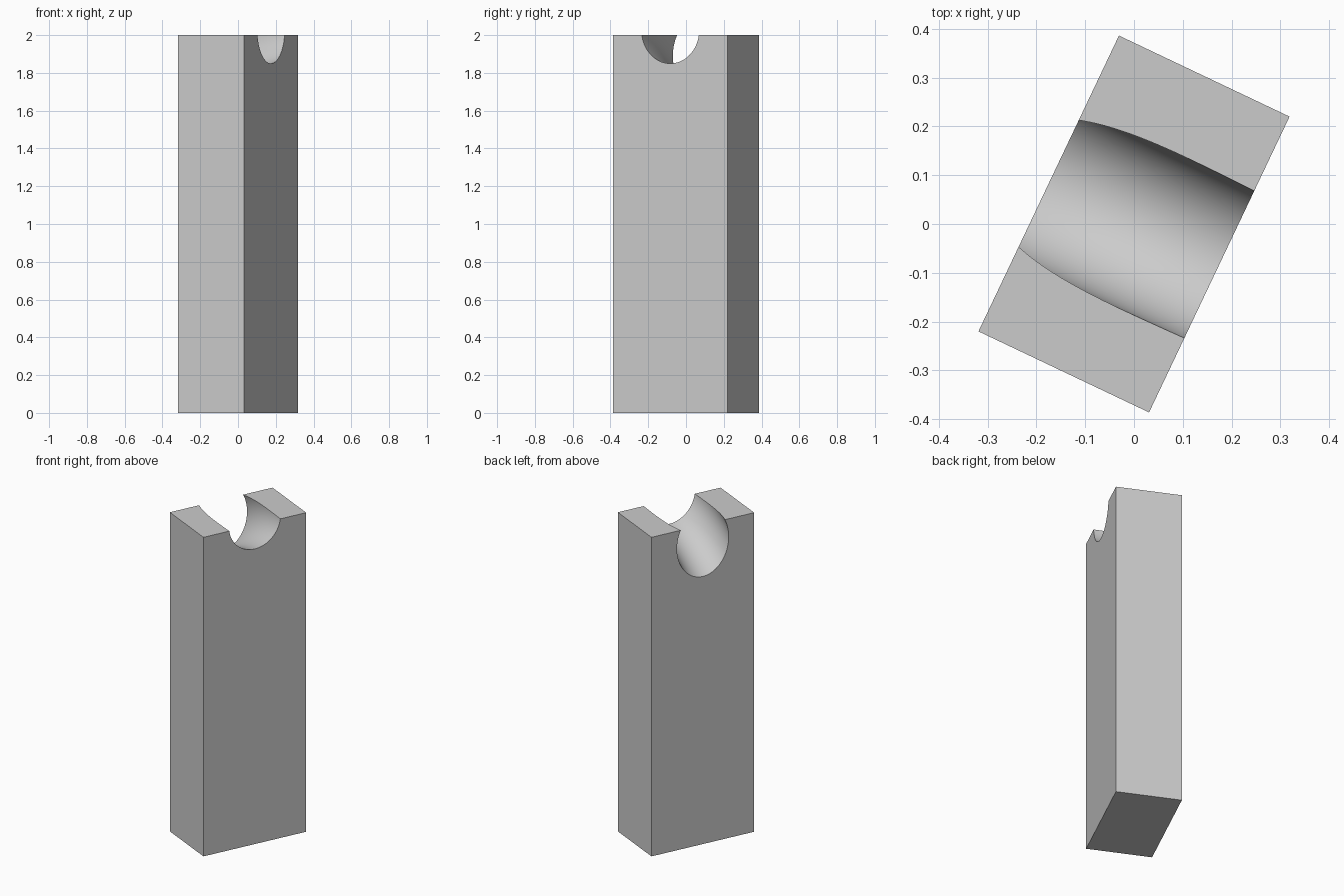
import bpy, bmesh, math
from mathutils import Matrix

cube = bpy.data.objects.get("Cube")
if cube:
    bpy.data.objects.remove(cube, do_unlink=True)

WIDTH, LENGTH, HEIGHT = 0.387, 0.671, 2.0
TURN = Matrix.Rotation(math.radians(-25.4), 4, "Z")


def make_object(name, bm):
    bmesh.ops.recalc_face_normals(bm, faces=bm.faces)
    mesh = bpy.data.meshes.new(name)
    bm.to_mesh(mesh)
    bm.free()
    obj = bpy.data.objects.new(name, mesh)
    bpy.context.collection.objects.link(obj)
    return obj


# Material
grey = bpy.data.materials.new("plain grey")
grey.use_nodes = True
colour = (0.6, 0.6, 0.6, 1)
grey.diffuse_color = colour
grey.node_tree.nodes["Principled BSDF"].inputs["Base Color"].default_value = colour

# Upright rectangular block, turned about its vertical axis
bm = bmesh.new()
bmesh.ops.create_cube(bm, size=1)
bmesh.ops.scale(bm, vec=(WIDTH, LENGTH, HEIGHT), verts=bm.verts)
bmesh.ops.translate(bm, vec=(0, 0, HEIGHT / 2), verts=bm.verts)
bmesh.ops.transform(bm, matrix=TURN, verts=bm.verts)
block = make_object("block", bm)
block.data.materials.append(grey)

# Curved tube that scoops the sloping groove out of the top
SIDES, STEPS = 96, 24
bm = bmesh.new()
rings = []
for i in range(STEPS + 1):
    t = -0.08 + 1.16 * i / STEPS
    x = (t - 0.5) * WIDTH
    floor = 0.927 + math.sqrt(0.94 ** 2 - (x - 0.372) ** 2)
    tall = 0.211 - 0.034 * t
    ring = []
    for k in range(SIDES):
        a = math.tau * k / SIDES
        ring.append(bm.verts.new((x, 0.169 * math.cos(a), floor + tall + tall * math.sin(a))))
    rings.append(ring)
for r0, r1 in zip(rings, rings[1:]):
    for k in range(SIDES):
        n = (k + 1) % SIDES
        bm.faces.new((r0[k], r0[n], r1[n], r1[k]))
bm.faces.new(rings[0])
bm.faces.new(rings[-1])
bmesh.ops.transform(bm, matrix=TURN, verts=bm.verts)
cutter = make_object("groove_cutter", bm)
cutter.data.materials.append(grey)

# Cut the groove, then drop the cutter
cut = block.modifiers.new("groove", "BOOLEAN")
cut.operation = "DIFFERENCE"
cut.solver = "EXACT"
cut.object = cutter
bpy.ops.object.select_all(action="DESELECT")
block.select_set(True)
bpy.context.view_layer.objects.active = block
bpy.ops.object.modifier_apply(modifier=cut.name)
bpy.data.objects.remove(cutter, do_unlink=True)
bpy.ops.object.shade_smooth_by_angle(angle=math.radians(25))
